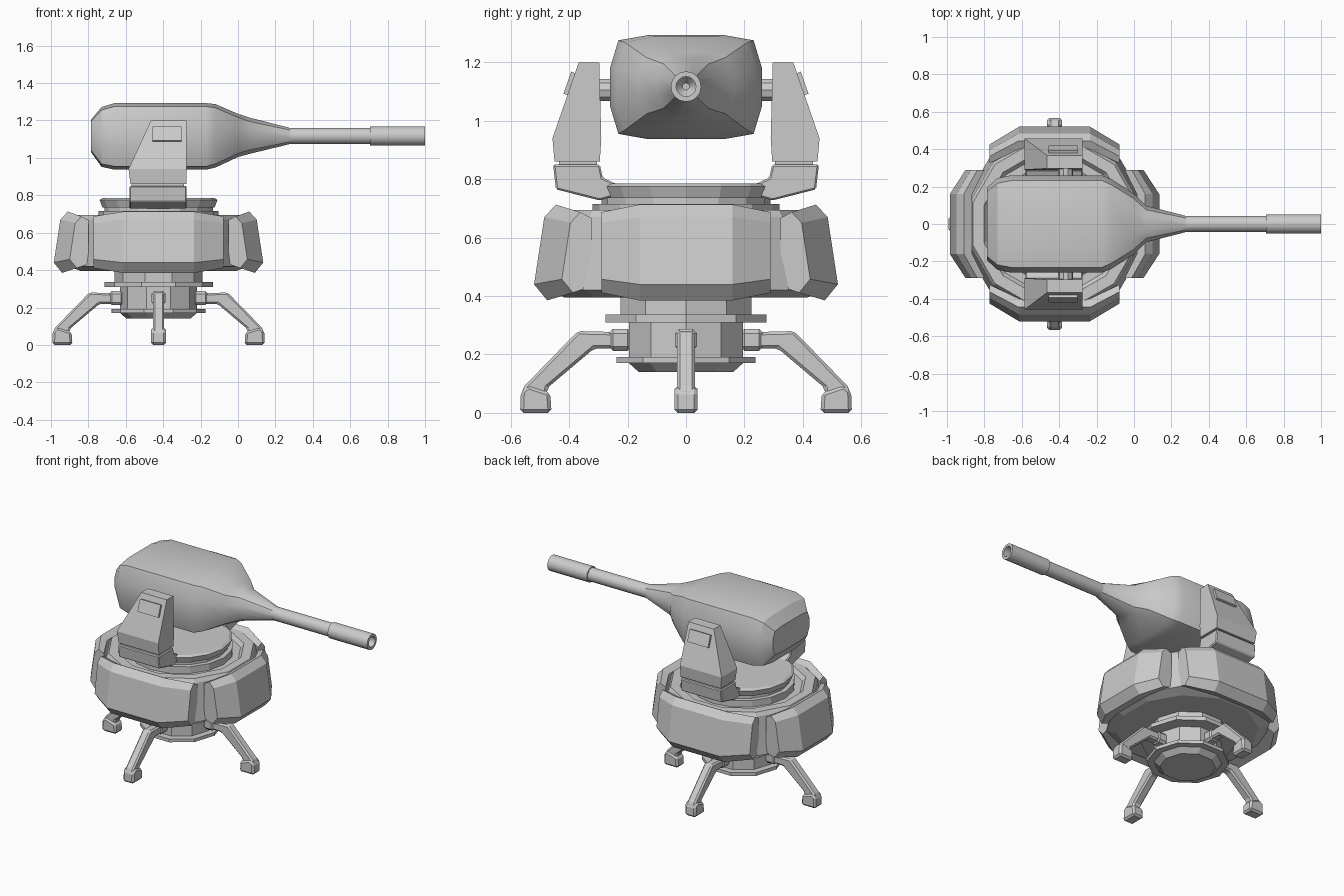
import bpy, bmesh
from math import sin, cos, pi, radians
from mathutils import Vector, Matrix

if "Cube" in bpy.data.objects:
    bpy.data.objects.remove(bpy.data.objects["Cube"])

CX = -0.425   # turret axis
GZ = 1.117    # barrel height


def finish(name, bm, matrix=None, mirror=False, bevel=0, smooth=None):
    bmesh.ops.remove_doubles(bm, verts=bm.verts, dist=1e-5)
    bmesh.ops.recalc_face_normals(bm, faces=bm.faces)
    if matrix:
        bm.transform(matrix)
    me = bpy.data.meshes.new(name)
    bm.to_mesh(me)
    bm.free()
    ob = bpy.data.objects.new(name, me)
    bpy.context.collection.objects.link(ob)
    if bevel:
        m = ob.modifiers.new("bevel", 'BEVEL')
        m.width, m.segments = bevel, 1
    if mirror:
        m = ob.modifiers.new("mirror", 'MIRROR')
        m.use_axis = (False, True, False)
    if smooth:
        bpy.ops.object.select_all(action='DESELECT')
        bpy.context.view_layer.objects.active = ob
        ob.select_set(True)
        bpy.ops.object.shade_smooth_by_angle(angle=radians(smooth))
    return ob


def loft(name, sections, **kw):
    """Skin equal-length closed sections and cap both ends."""
    bm = bmesh.new()
    rings = [[bm.verts.new(p) for p in s] for s in sections]
    n = len(rings[0])
    for a, b in zip(rings, rings[1:]):
        for i in range(n):
            j = (i + 1) % n
            bm.faces.new((a[i], a[j], b[j], b[i]))
    bm.faces.new(rings[0])
    bm.faces.new(rings[-1])
    return finish(name, bm, **kw)


def lathe(name, profile, sides, turn=0, **kw):
    """Spin (radius, height) points round z."""
    bm = bmesh.new()
    rings = []
    for r, z in profile:
        if r == 0:
            rings.append([bm.verts.new((0, 0, z))] * sides)
        else:
            rings.append([bm.verts.new((r * cos(turn + 2 * pi * i / sides),
                                        r * sin(turn + 2 * pi * i / sides), z))
                          for i in range(sides)])
    for a, b in zip(rings, rings[1:]):
        for i in range(sides):
            j = (i + 1) % sides
            bm.faces.new(list(dict.fromkeys((a[i], a[j], b[j], b[i]))))
    return finish(name, bm, **kw)


def box(name, centre, size, rot=None, **kw):
    bm = bmesh.new()
    bmesh.ops.create_cube(bm, size=1, matrix=Matrix.Translation(centre)
                          @ (rot or Matrix()) @ Matrix.Diagonal((*size, 1)))
    return finish(name, bm, **kw)


axis = Matrix.Translation((CX, 0, 0))

# Base column with two flanges
lathe("base_column", [(0, .14), (.17, .14), (.205, .17), (.25, .17), (.25, .192),
                      (.205, .192), (.205, .31), (.29, .31), (.29, .337),
                      (.235, .337), (.235, .41), (0, .41)], 10, matrix=axis)

# Ring body with recessed top
lathe("ring_body", [(0, .40), (.43, .395), (.495, .42), (.465, .67), (.45, .695),
                    (.39, .695), (.37, .67), (0, .67)], 12, pi / 12, matrix=axis)

# Turntable
lathe("turntable", [(0, .66), (.32, .66), (.32, .715), (.29, .715), (.29, .735),
                    (.30, .735), (.315, .775), (.30, .785), (0, .785)], 16, matrix=axis)

# Four legs with feet and sockets
leg = [(.18, .275), (.37, .28), (.56, .085), (.56, .03), (.475, .03),
       (.475, .085), (.315, .22), (.18, .22)]
for k in range(4):
    m = axis @ Matrix.Rotation(k * pi / 2, 4, 'Z')
    loft(f"leg_{k + 1}", [[(r, w, z) for r, z in leg] for w in (-.03, .03)],
         matrix=m, bevel=.01)
    foot = [(.46, 0), (.568, 0), (.565, .075), (.54, .095), (.465, .07)]
    loft(f"foot_{k + 1}", [[(r, w, z) for r, z in foot] for w in (-.04, .04)],
         matrix=m, bevel=.012)
    box(f"leg_socket_{k + 1}", (.225, 0, .25), (.08, .075, .075), matrix=m, bevel=.015)

# Four bent armour panels: broad on the sides, narrower front and rear
cross = [(-.12, .69), (-.075, .713), (-.035, .67), (0, .44), (-.045, .385), (-.12, .41)]
for k in range(4):
    depth, flat, wide, back = ((.56, .16, .29, .085), (.52, .19, .348, .095))[k % 2]
    cols = []
    for y, d, s in ((-wide, depth - back, .84), (-flat, depth, 1),
                    (flat, depth, 1), (wide, depth - back, .84)):
        cols.append([(d + o * s, y, .55 + (z - .55) * s) for o, z in cross])
    loft(f"armour_panel_{k + 1}", cols, smooth=25,
         matrix=axis @ Matrix.Rotation(k * pi / 2, 4, 'Z'))

# Support arms: lower foot, tapered upper arm, raised plate
foot = [(.455, .85), (.295, .85), (.285, .805), (.235, .782), (.25, .74),
        (.295, .727), (.445, .765)]
loft("arm_foot", [[(x, y, z) for y, z in foot] for x in (-.58, -.275)],
     mirror=True, bevel=.006)
box("arm_joint", (-.43, .37, .855), (.28, .13, .03), mirror=True)
loft("upper_arm", [[(x0, y0, z), (-.275, y0, z), (-.275, y1, z), (x0, y1, z)]
                   for z, x0, y0, y1 in ((.86, -.575, .295, .45), (.94, -.585, .29, .457),
                                         (1.2, -.465, .297, .367))], mirror=True)
box("arm_plate", (-.38, .392, 1.125), (.155, .03, .08),
    Matrix.Rotation(radians(19.5), 4, 'X'), mirror=True)

# Pivot through the gun housing
lathe("pivot", [(0, -.32), (.04, -.32), (.04, .32), (0, .32)], 10,
      matrix=Matrix.Translation((-.365, 0, 1.105)) @ Matrix.Rotation(pi / 2, 4, 'X'))

# Gun housing: rounded box blending into a round nose
quarter = [(1, .37), (.89, .9), (.5, 1)]
shape = (quarter + [(-a, b) for a, b in quarter[::-1]]
         + [(-a, -b) for a, b in quarter] + [(a, -b) for a, b in quarter[::-1]])
sections = []
for x, hy, lo, hi, t in ((-.785, .195, 1.03, 1.205, 0), (-.73, .245, .952, 1.272, 0),
                         (-.66, .26, .937, 1.293, 0), (-.17, .26, .937, 1.293, 0),
                         (-.12, .24, .948, 1.288, .1), (0, .165, 1.003, 1.237, .4),
                         (.065, .10, 1.02, 1.217, .7), (.28, .044, 1.073, 1.161, 1)):
    ring = []
    for i, (a, b) in enumerate(shape):
        ang = 2 * pi * (i + .5) / 12
        u, v = a + (cos(ang) - a) * t, b + (sin(ang) - b) * t
        ring.append((x, hy * u, (lo + hi) / 2 + (hi - lo) / 2 * v))
    sections.append(ring)
loft("gun_housing", sections, smooth=32)

# Barrel with hollow muzzle sleeve
lathe("barrel", [(0, .25), (.044, .25), (.044, .705), (.052, .705), (.052, 1),
                 (.034, 1), (.034, .93), (.012, .9), (0, .9)], 16, smooth=30,
      matrix=Matrix.Translation((0, 0, GZ)) @ Matrix.Rotation(pi / 2, 4, 'Y'))
